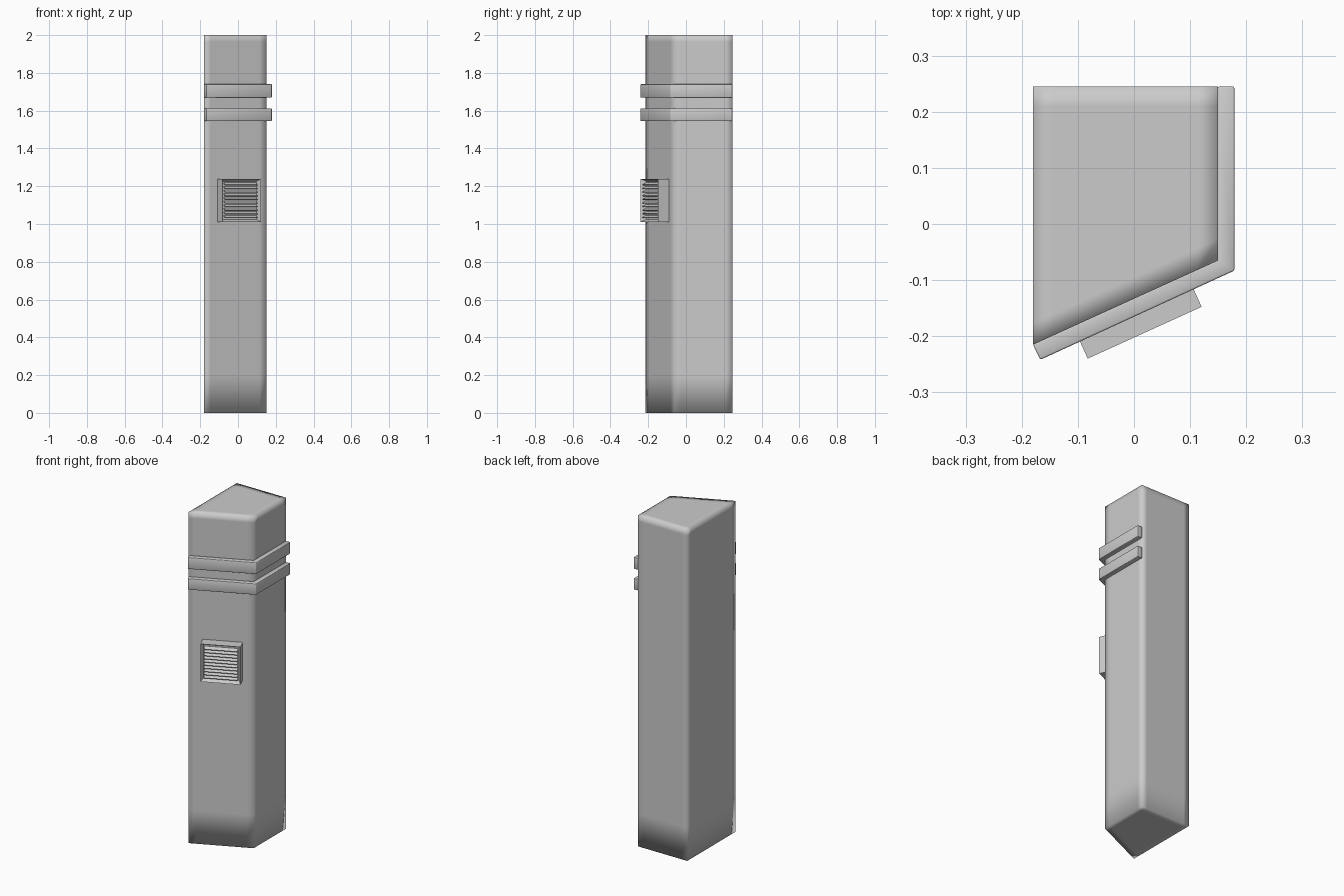
import bpy, bmesh
from mathutils import Vector, Matrix

if "Cube" in bpy.data.objects:
    bpy.data.objects.remove(bpy.data.objects["Cube"])

U = Vector((0.33, 0.15, 0)).normalized()      # along the slanted front
N = Vector((U.y, -U.x, 0))                    # out of the slanted front
ORIGIN = Vector((-0.18, -0.215, 0))


def finish(bm, name):
    bmesh.ops.recalc_face_normals(bm, faces=bm.faces)
    mesh = bpy.data.meshes.new(name)
    bm.to_mesh(mesh)
    bm.free()
    ob = bpy.data.objects.new(name, mesh)
    bpy.context.collection.objects.link(ob)
    return ob


def prism(points, z0, z1):
    bm = bmesh.new()
    f = bm.faces.new([bm.verts.new((x, y, z0)) for x, y in points])
    r = bmesh.ops.extrude_face_region(bm, geom=[f], use_keep_orig=True)
    verts = [v for v in r["geom"] if isinstance(v, bmesh.types.BMVert)]
    bmesh.ops.translate(bm, verts=verts, vec=(0, 0, z1 - z0))
    return bm


def box(bm, center, size, tilt=0.0):
    # local axes: x along the slanted wall, y outward, z up
    rot = Matrix((U, N, (0, 0, 1))).transposed().to_4x4()
    m = (Matrix.Translation(ORIGIN) @ rot @ Matrix.Translation(center)
         @ Matrix.Rotation(tilt, 4, 'X') @ Matrix.Diagonal((*size, 1)))
    bmesh.ops.create_cube(bm, size=1, matrix=m)


# Column: support loops near each edge give softly shaded corners
foot = [(-0.18, -0.215), (0.15, -0.065), (0.15, 0.245), (-0.18, 0.245)]
bm = prism(foot, 0, 2)
s = 0.035
cuts = [((-0.18 + s, 0, 0), (1, 0, 0)), ((0.15 - s, 0, 0), (1, 0, 0)),
        ((0, 0.245 - s, 0), (0, 1, 0)), (ORIGIN - N * s, N),
        ((0, 0, 0.2), (0, 0, 1)), ((0, 0, 2 - s), (0, 0, 1))]
for co, no in cuts:
    bmesh.ops.bisect_plane(bm, geom=bm.verts[:] + bm.edges[:] + bm.faces[:],
                           plane_co=co, plane_no=no)
for f in bm.faces:
    f.smooth = True
finish(bm, "column")

# Two raised bands wrapping the front and right side
band = [(-0.18, -0.215), (-0.167, -0.242), (0.179, -0.083), (0.179, 0.245),
        (0.149, 0.245), (0.149, -0.064)]
for name, z0, z1 in (("lower_band", 1.545, 1.612), ("upper_band", 1.67, 1.74)):
    ob = finish(prism(band, z0, z1), name)
    for p in ob.data.polygons:
        p.use_smooth = True
    bev = ob.modifiers.new("soft_edges", 'BEVEL')
    bev.width = 0.003
    bev.segments = 2

# Vent housing with a recessed opening
bm = bmesh.new()
uc, zc, w, h, d = 0.19, 1.125, 0.223, 0.228, 0.063
box(bm, (uc, d / 2, zc), (w, d, h))
bmesh.ops.recalc_face_normals(bm, faces=bm.faces)
front = max(bm.faces, key=lambda f: f.calc_center_median().dot(N))
bmesh.ops.inset_region(bm, faces=[front], thickness=0.018)
bmesh.ops.translate(bm, verts=front.verts, vec=-N * 0.025)
finish(bm, "vent_housing")

# Louvre slats
bm = bmesh.new()
count = 10
for i in range(count):
    z = zc + (i - (count - 1) / 2) * 0.0192
    box(bm, (uc, d - 0.013, z), (w - 0.036, 0.022, 0.005), -0.5)
finish(bm, "vent_slats")
